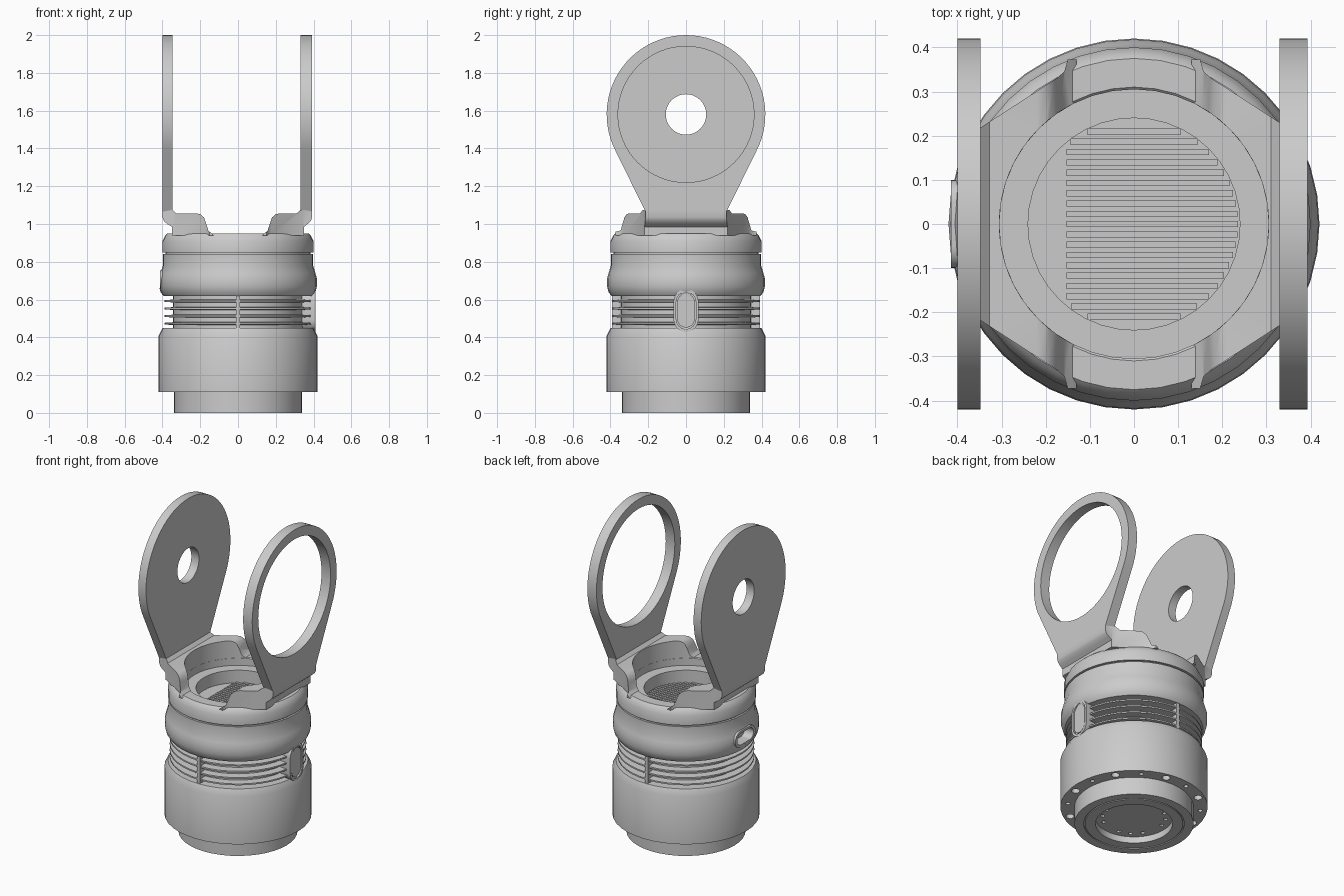
import bpy, bmesh
from math import sin, cos, pi, radians

old = bpy.data.objects.get("Cube")
if old:
    bpy.data.objects.remove(old)

grey = bpy.data.materials.new("satin grey")
grey.use_nodes = True
grey.diffuse_color = (0.6, 0.6, 0.6, 1)
grey.node_tree.nodes["Principled BSDF"].inputs["Base Color"].default_value = (0.6, 0.6, 0.6, 1)


def make(name, bm):
    bmesh.ops.recalc_face_normals(bm, faces=bm.faces)
    mesh = bpy.data.meshes.new(name)
    bm.to_mesh(mesh)
    bm.free()
    mesh.materials.append(grey)
    ob = bpy.data.objects.new(name, mesh)
    bpy.context.collection.objects.link(ob)
    return ob


def add_prism(bm, pts, axis, a, b):
    place = {"x": lambda u, v, d: (d, u, v),
             "y": lambda u, v, d: (u, d, v),
             "z": lambda u, v, d: (u, v, d)}[axis]
    rings = [[bm.verts.new(place(u, v, d)) for u, v in pts] for d in (a, b)]
    n = len(pts)
    for ring in rings:
        bm.faces.new(ring)
    for i in range(n):
        j = (i + 1) % n
        bm.faces.new((rings[0][i], rings[0][j], rings[1][j], rings[1][i]))


def prism(name, pts, axis, a, b):
    bm = bmesh.new()
    add_prism(bm, pts, axis, a, b)
    return make(name, bm)


def arc(u, v, r, start, end, n):
    return [(u + r * cos(radians(start + (end - start) * i / n)),
             v + r * sin(radians(start + (end - start) * i / n))) for i in range(n + 1)]


def circle(u, v, r, n=48):
    return arc(u, v, r, 0, 360, n)[:-1]


def stadium(u, v, r, du, dv):
    # rounded slot, stretched along u or v
    if dv:
        return arc(u, v + dv, r, 0, 180, 12) + arc(u, v - dv, r, 180, 360, 12)
    return arc(u + du, v, r, -90, 90, 12) + arc(u - du, v, r, 90, 270, 12)


def lathe(name, profile, n):
    bm = bmesh.new()
    verts = [bm.verts.new((r, 0, z)) for r, z in profile]
    edges = [bm.edges.new(pair) for pair in zip(verts, verts[1:])]
    bmesh.ops.spin(bm, geom=verts + edges, cent=(0, 0, 0), axis=(0, 0, 1),
                   angle=2 * pi, steps=n, use_merge=True)
    bmesh.ops.remove_doubles(bm, verts=bm.verts, dist=0.0005)
    return make(name, bm)


def boolean(ob, cutter, operation="DIFFERENCE"):
    mod = ob.modifiers.new("cut", "BOOLEAN")
    mod.object, mod.operation, mod.solver = cutter, operation, "EXACT"
    bpy.context.view_layer.objects.active = ob
    bpy.ops.object.modifier_apply(modifier=mod.name)
    bpy.data.objects.remove(cutter)


def smooth(ob, angle=30):
    bpy.ops.object.select_all(action="DESELECT")
    ob.select_set(True)
    bpy.context.view_layer.objects.active = ob
    bpy.ops.object.shade_smooth_by_angle(angle=radians(angle))


# Turned body with cooling fins, a bulged collar and a stepped bore
profile = [(0, 0.04), (0.22, 0.04), (0.22, 0), (0.28, 0), (0.28, 0.006), (0.287, 0.006),
           (0.287, 0), (0.34, 0), (0.34, 0.11), (0.42, 0.11), (0.42, 0.41), (0.4, 0.45), (0.345, 0.45)]
for i in range(4):
    z = 0.465 + i * 0.04
    profile += [(0.345, z), (0.39, z + 0.003), (0.39, z + 0.012), (0.345, z + 0.015)]
profile += [(0.345, 0.62), (0.395, 0.62), (0.41, 0.64), (0.418, 0.67), (0.418, 0.71), (0.41, 0.74),
            (0.398, 0.78), (0.398, 0.84), (0.385, 0.84), (0.385, 0.85), (0.4, 0.85), (0.4, 0.91),
            (0.385, 0.94), (0.375, 0.95), (0.31, 0.95), (0.305, 0.945), (0.305, 0.9), (0.24, 0.9),
            (0.24, 0.82), (0, 0.82)]
body = lathe("body", profile, 40)

# Screw holes under the head and in the base recess, plus the charging port
bm = bmesh.new()
for i in range(16):
    a = 2 * pi * (i + 0.5) / 16
    add_prism(bm, circle(0.38 * cos(a), 0.38 * sin(a), 0.024 if i % 2 else 0.013, 16), "z", 0.09, 0.16)
    if i % 4:
        add_prism(bm, circle(0.18 * cos(a), 0.18 * sin(a), 0.012, 12), "z", 0.02, 0.07)
add_prism(bm, stadium(0, 0.705, 0.045, 0.05, 0), "x", -0.5, -0.34)
boolean(body, make("hole_cutter", bm))
smooth(body)

# Port frame
frame = prism("port_frame", stadium(0, 0.705, 0.05, 0.05, 0), "x", -0.414, -0.34)
boolean(frame, prism("frame_cutter", stadium(0, 0.705, 0.036, 0.045, 0), "x", -0.5, -0.35))
smooth(frame)

# Ribs splitting the fins at front and back
for name, side in (("front_rib", -1), ("back_rib", 1)):
    prism(name, [(-0.011, 0.45), (0.011, 0.45), (0.011, 0.62), (-0.011, 0.62)],
          "y", side * 0.33, side * 0.392)

# Oval switch with a raised rim
switch = prism("switch_rim", stadium(0, 0.542, 0.066, 0, 0.048), "x", 0.32, 0.41)
boolean(switch, prism("rim_cutter", stadium(0, 0.542, 0.052, 0, 0.046), "x", 0.398, 0.5))
smooth(switch)
smooth(prism("switch_button", stadium(0, 0.542, 0.046, 0, 0.044), "x", 0.39, 0.406))

# Thin slats on the bore floor
bm = bmesh.new()
for i in range(19):
    y = -0.21 + i * 0.0233
    right = (0.235 ** 2 - y * y) ** 0.5
    left = -min(0.153, right)
    add_prism(bm, [(left, y - 0.007), (right, y - 0.007), (right, y + 0.007), (left, y + 0.007)],
              "z", 0.815, 0.826)
make("floor_slats", bm)

# Bracket: notched crown shoulders, rolled into upright lugs with holes
plan = [(0.1, 0.375), (0.15, 0.372), (0.158, 0.345), (0.175, 0.33), (0.345, 0.22), (0.42, 0.212)]
plan += [(x, -y) for x, y in reversed(plan)]
for side, label, inner, outer, hole in ((1, "left", 0.33, 0.393, 0.36), (-1, "right", 0.347, 0.4, 0.107)):
    shoulder = [(0.13, 0.94), (0.14, 0.951), (0.157, 0.965), (0.168, 1.0), (0.18, 1.035),
                (0.2, 1.052), (0.22, 1.056), (inner - 0.02, 1.056), (inner, 1.075), (outer, 1.075),
                (outer, 1.035), (outer - 0.008, 1.015), (outer - 0.025, 1.0), (0.35, 0.985),
                (0.35, 0.94)]
    crown = prism(label + "_shoulder", [(side * x, z) for x, z in shoulder], "y", -0.4, 0.4)
    boolean(crown, prism("plan_cutter", [(side * x, y) for x, y in plan], "z", 0.9, 1.2), "INTERSECT")
    boolean(crown, prism("bore_cutter", circle(0, 0, 0.305, 64), "z", 0.9, 1.2))
    smooth(crown, 40)

    outline = [(0.212, 1.06)] + arc(0, 1.58, 0.42, -28, 208, 48) + [(-0.212, 1.06)]
    lug = prism(label + "_lug", outline, "x", side * inner, side * outer)
    boolean(lug, prism("lug_cutter", circle(0, 1.58, hole, 64), "x", side * 0.2, side * 0.5))
    smooth(lug)
